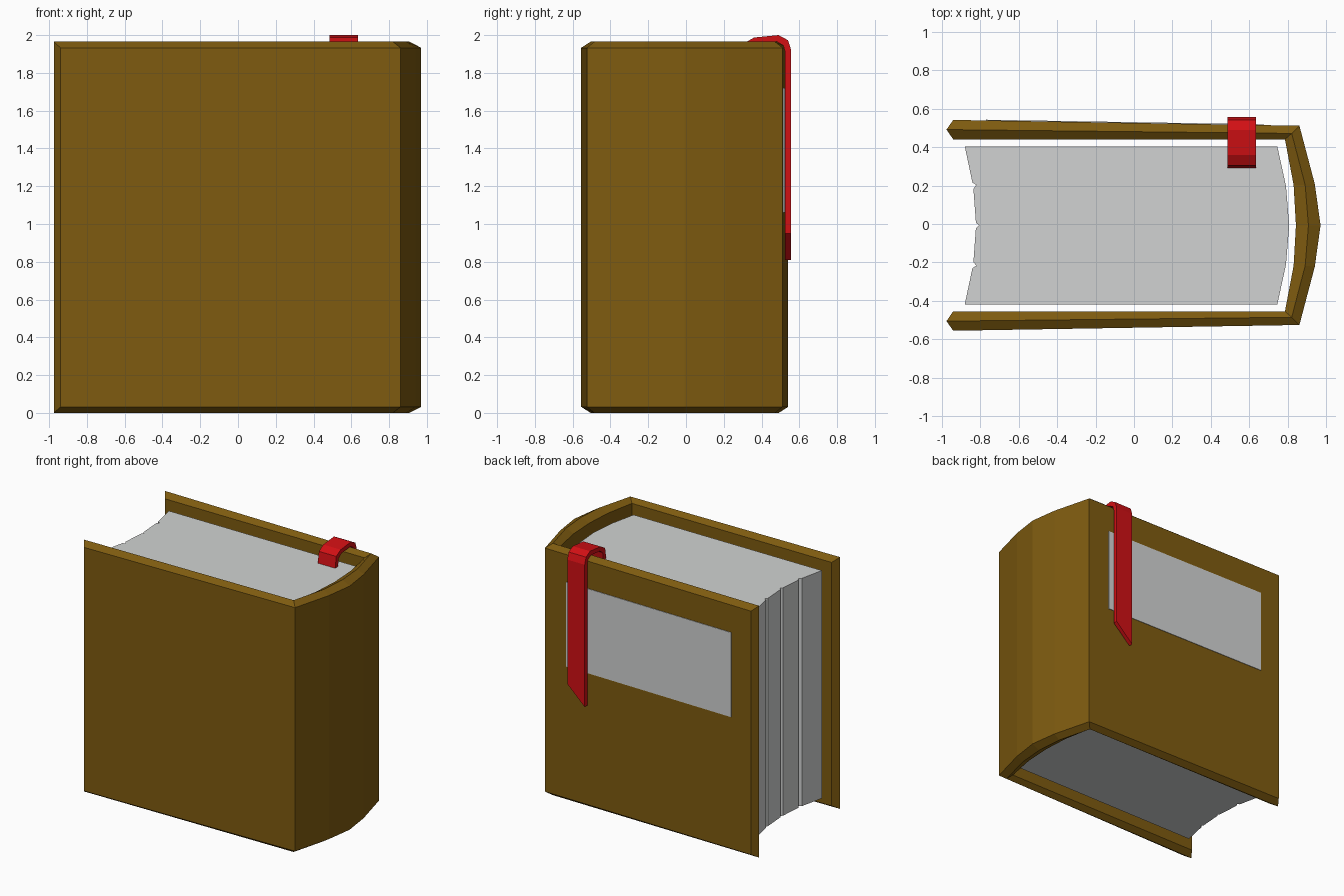
import bpy, bmesh
from mathutils import Vector

cube = bpy.data.objects.get("Cube")
if cube:
    bpy.data.objects.remove(cube, do_unlink=True)

MID_Y = -0.007          # centre line of the cover
HEIGHT, BEVEL = 1.965, 0.032


def material(name, rgb):
    mat = bpy.data.materials.new(name)
    mat.use_nodes = True
    color = (*rgb, 1)
    mat.diffuse_color = color
    mat.node_tree.nodes["Principled BSDF"].inputs["Base Color"].default_value = color
    return mat


def finish(name, bm, mat):
    bmesh.ops.recalc_face_normals(bm, faces=bm.faces)
    mesh = bpy.data.meshes.new(name)
    bm.to_mesh(mesh)
    bm.free()
    mesh.materials.append(mat)
    obj = bpy.data.objects.new(name, mesh)
    bpy.context.collection.objects.link(obj)
    return obj


def prism(name, points, offset, mat):
    """Extrude a closed 3D outline along an offset."""
    bm = bmesh.new()
    face = bm.faces.new([bm.verts.new(p) for p in points])
    made = bmesh.ops.extrude_face_region(bm, geom=[face], use_keep_orig=True)
    moved = [v for v in made["geom"] if isinstance(v, bmesh.types.BMVert)]
    bmesh.ops.translate(bm, verts=moved, vec=Vector(offset))
    return finish(name, bm, mat)


def mirrored(half):
    """Complete a path that ends on the centre line."""
    return half + [(x, -y) for x, y in reversed(half[:-1])]


brown = material("brown leather", (0.21, 0.105, 0.005))
paper = material("pale paper", (0.64, 0.65, 0.645))
red = material("red ribbon", (0.64, 0.005, 0.007))

# Cover: outer skin, raised rim and inner skin swept round the spine
outer = mirrored([(-0.94, 0.548), (0.86, 0.518), (0.94, 0.215), (0.97, 0)])
ridge = mirrored([(-0.975, 0.498), (0.82, 0.478), (0.89, 0.21), (0.907, 0)])
inner = mirrored([(-0.94, 0.447), (0.785, 0.447), (0.83, 0.21), (0.842, 0)])
bm = bmesh.new()
rings = []
for o, r, i in zip(outer, ridge, inner):
    section = [(o, BEVEL), (o, HEIGHT - BEVEL), (r, HEIGHT),
               (i, HEIGHT - BEVEL), (i, BEVEL), (r, 0)]
    rings.append([bm.verts.new((p[0], p[1] + MID_Y, z)) for p, z in section])
for a, b in zip(rings, rings[1:]):
    for k in range(6):
        n = (k + 1) % 6
        bm.faces.new((a[k], a[n], b[n], b[k]))
for a in (rings[0], rings[-1]):       # pointed fore edges
    bm.faces.new((a[0], a[1], a[2], a[5]))
    bm.faces.new((a[2], a[3], a[4], a[5]))
finish("book_cover", bm, brown)

# Page block: rounded back and a hollow fore edge with three grooves
back = mirrored([(0.745, 0.411), (0.79, 0.205), (0.807, 0)])
fore = mirrored([(-0.88, 0.411), (-0.84, 0.222), (-0.82, 0.21), (-0.835, 0.19),
                 (-0.822, 0.014), (-0.805, 0)])
outline = back + list(reversed(fore))
prism("page_block", [(x, y + MID_Y, 0.09) for x, y in outline], (0, 0, 1.778), paper)

# Label: thin plate lying on the slanted back cover
left, right = 0.675, -0.77


def cover_y(x):
    return 0.541 - (x + 0.94) * 0.03 / 1.8


label = [(left, cover_y(left) - 0.003), (right, cover_y(right) - 0.003),
         (right, cover_y(right) + 0.004), (left, cover_y(left) + 0.004)]
prism("cover_label", [(x, y, 1.06) for x, y in label], (0, 0, 0.66), paper)

# Bookmark ribbon: folded over the cover, with a slanted lower end
over = [(0.29, 1.86), (0.305, 1.955), (0.36, 1.987), (0.49, 2.0),
        (0.54, 1.973), (0.557, 1.92), (0.557, 0.81)]
under = [(0.525, 0.81), (0.525, 1.91), (0.515, 1.945), (0.48, 1.966),
         (0.37, 1.955), (0.335, 1.93), (0.325, 1.86)]
ribbon = prism("bookmark_ribbon", [(0.485, y, z) for y, z in over + under],
               (0.15, 0, 0), red)
for v in ribbon.data.vertices:
    if v.co.z < 1 and v.co.x > 0.56:
        v.co.z = 0.95
